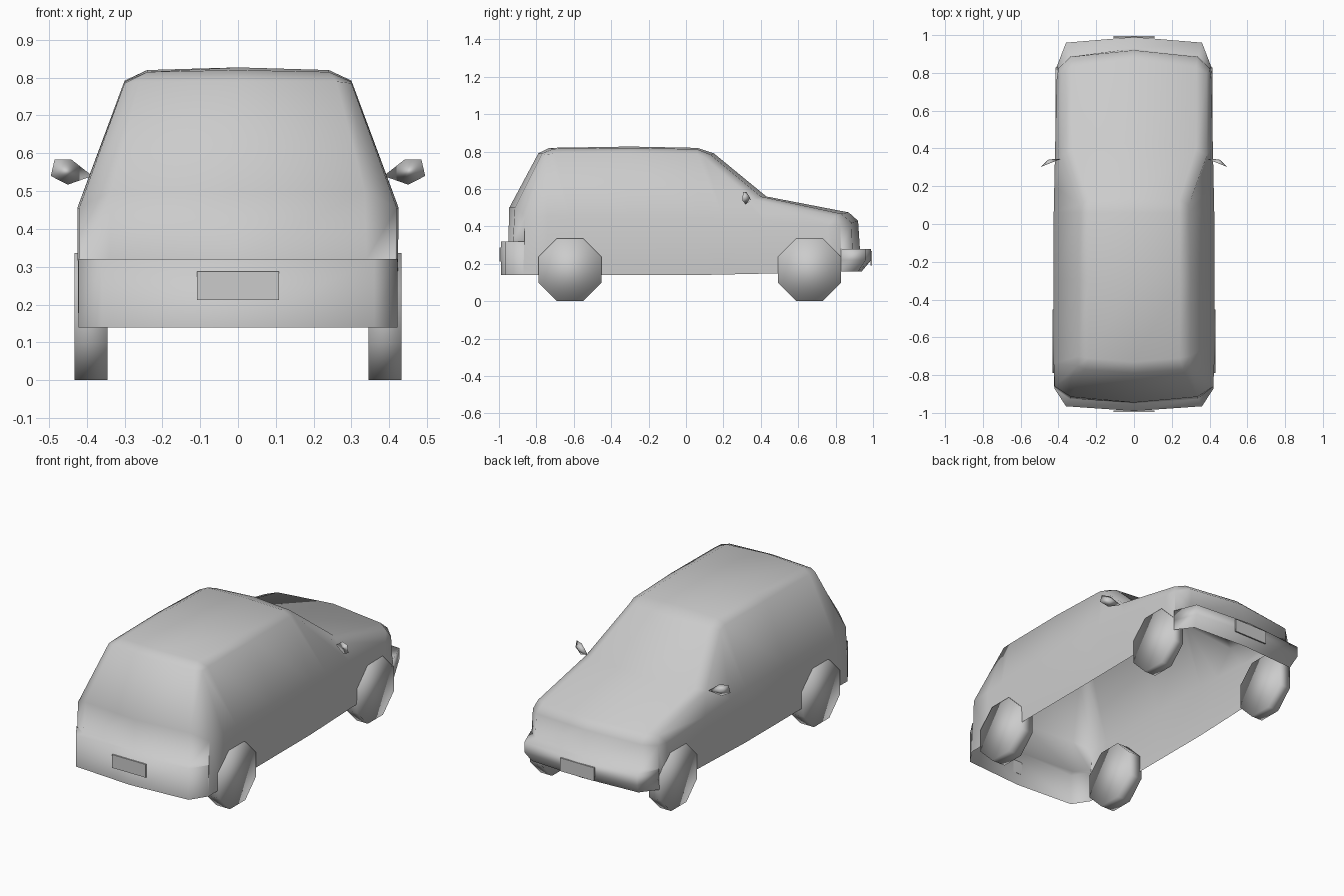
import bpy, bmesh, math
from mathutils import Matrix, Vector

cube = bpy.data.objects.get("Cube")
if cube:
    bpy.data.objects.remove(cube, do_unlink=True)

GREY = (0.6, 0.6, 0.6, 1)
paint = bpy.data.materials.new("plain_grey")
paint.use_nodes = True
paint.diffuse_color = GREY
paint.node_tree.nodes["Principled BSDF"].inputs["Base Color"].default_value = GREY


def finish(name, bm, smooth=True, recalc=True):
    if recalc:
        bmesh.ops.recalc_face_normals(bm, faces=bm.faces[:])
    for face in bm.faces:
        face.smooth = smooth
    mesh = bpy.data.meshes.new(name)
    bm.to_mesh(mesh)
    bm.free()
    mesh.materials.append(paint)
    obj = bpy.data.objects.new(name, mesh)
    bpy.context.collection.objects.link(obj)
    return obj


# Body shell: three lengthwise lines, from tail bumper over the roof to the nose
centre = [(-.99, .14), (-.99, .32), (-.95, .32), (-.945, .5), (-.79, .79), (-.73, .82),
          (-.3, .827), (.06, .82), (.15, .79), (.43, .56), (.87, .475), (.92, .43),
          (.93, .28), (.99, .28), (.99, .22), (.94, .16)]
inner = [(.36, -.965, .14), (.36, -.965, .32), (.34, -.925, .32), (.335, -.915, .5),
         (.26, -.77, .79), (.24, -.71, .815), (.24, -.3, .82), (.24, .06, .813),
         (.24, .13, .785), (.33, .4, .56), (.33, .83, .468), (.335, .885, .42),
         (.34, .89, .28), (.36, .96, .28), (.36, .96, .22), (.34, .92, .16)]
outer = [(.422, -.87, .14), (.422, -.87, .32), (.415, -.86, .32), (.42, -.86, .455),
         (.3, -.75, .785), (.298, -.7, .79), (.3, -.3, .792), (.292, .06, .787),
         (.29, .1, .77), (.385, .36, .545), (.385, .8, .455), (.4, .825, .41),
         (.405, .83, .28), (.41, .83, .28), (.41, .83, .22), (.41, .83, .16)]
belt_y = {4: -.74, 5: -.62, 6: -.3, 7: .06, 8: .2, 9: .42, 10: .76}

rows = []
for i, (y, z) in enumerate(centre):
    if i in belt_y:
        nose = max(0, (belt_y[i] - .06) / .7)
        belt = (.425 - .015 * nose, belt_y[i], .455 - .05 * nose)
        sill = (.42 - .01 * nose, belt_y[i], .14 + .015 * nose)
    else:
        belt, sill = outer[i], outer[0 if i < 4 else -1]
    rows.append([(0, y, z), inner[i], outer[i], belt, sill])

bm = bmesh.new()
for side in (1, -1):
    grid = [[bm.verts.new((side * x, y, z)) for x, y, z in row] for row in rows]
    for a, b in zip(grid, grid[1:]):
        for k in range(4):
            quad = [a[k], a[k + 1], b[k + 1], b[k]]
            bm.faces.new(quad if side > 0 else quad[::-1])
bmesh.ops.remove_doubles(bm, verts=bm.verts[:], dist=.0005)
bmesh.ops.dissolve_degenerate(bm, edges=bm.edges[:], dist=.0005)
finish("body_shell", bm)


# Eight-sided wheels
def wheel(name, side, x_in, x_out, y):
    r = .168
    bm = bmesh.new()
    turn = Matrix.Rotation(math.pi / 2, 4, 'Y') @ Matrix.Rotation(math.pi / 8, 4, 'Z')
    bmesh.ops.create_cone(bm, cap_ends=True, segments=8, radius1=r / math.cos(math.pi / 8),
                          radius2=r / math.cos(math.pi / 8), depth=x_out - x_in,
                          matrix=Matrix.Translation((side * (x_in + x_out) / 2, y, r)) @ turn)
    finish(name, bm)


# Wing mirrors: thin pointed shells
def mirror(name, side):
    rim = [(.385, .54), (.44, .583), (.485, .583), (.495, .54), (.45, .517)]
    bm = bmesh.new()
    ring = [bm.verts.new((side * x, .345 - .4 * (x - .385), z)) for x, z in rim]
    tip = bm.verts.new((side * .452, .342, .555))
    bm.faces.new(ring)
    for a, b in zip(ring, ring[1:] + ring[:1]):
        bm.faces.new((a, b, tip))
    finish(name, bm)


for label, side in (("left", 1), ("right", -1)):
    wheel("tail_wheel_" + label, side, .345, .432, -.62)
    wheel("nose_wheel_" + label, side, .345, .416, .66)
    mirror("wing_mirror_" + label, side)


# Number plates on both bumpers
def plate(name, y, z):
    bm = bmesh.new()
    bmesh.ops.create_cube(bm, size=1, matrix=Matrix.Translation((0, y, z))
                          @ Matrix.Diagonal((.216, .008, .076, 1)))
    finish(name, bm, smooth=False)


plate("tail_plate", -.992, .25)
plate("nose_plate", .99, .23)
